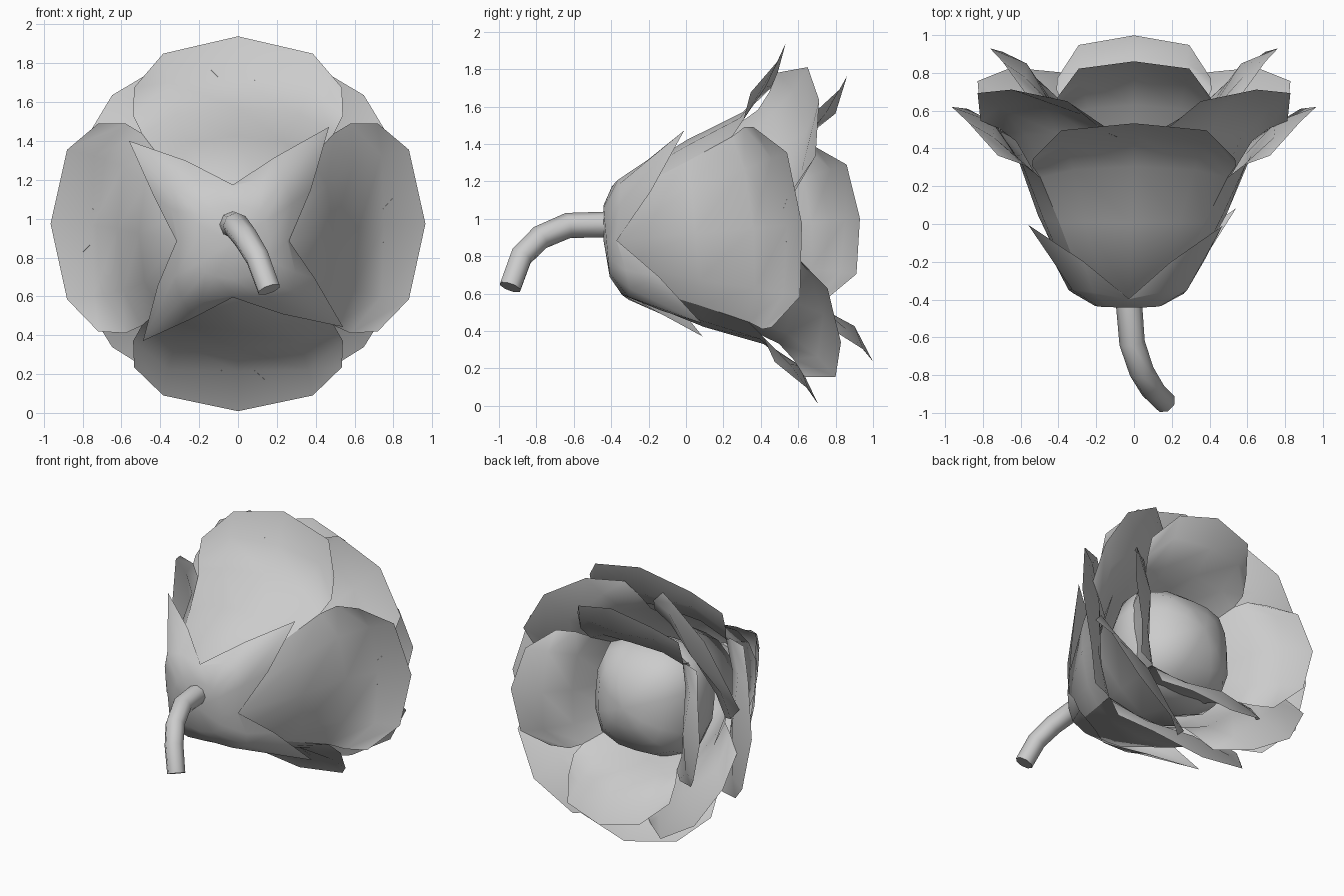
import bpy, math

if "Cube" in bpy.data.objects:
    bpy.data.objects.remove(bpy.data.objects["Cube"])

TILT = 0.09


def place(r, w, y, ang):
    """Flower-local (radius, sideways, along-axis) turned about the y axis, then tilted."""
    x = r * math.cos(ang) - w * math.sin(ang)
    z = r * math.sin(ang) + w * math.cos(ang)
    return (x + 0.04 * min(0, y - 0.3), y - TILT * z, z + TILT * (y - 0.3) + 0.945)


def make_mesh(name, verts, faces):
    me = bpy.data.meshes.new(name)
    me.from_pydata(verts, [], faces)
    me.validate()
    for p in me.polygons:
        p.use_smooth = True
    ob = bpy.data.objects.new(name, me)
    bpy.context.collection.objects.link(ob)
    return ob


# Half petal rows from base to lip: centre, middle, edge as (radius, sideways, along)
PETAL = [
    [(0.12, 0, -0.41), (0.12, 0.06, -0.41), (0.11, 0.11, -0.41)],
    [(0.30, 0, -0.34), (0.29, 0.13, -0.34), (0.235, 0.235, -0.33)],
    [(0.50, 0, 0.05), (0.47, 0.25, 0.05), (0.385, 0.385, 0.04)],
    [(0.62, 0, 0.36), (0.59, 0.32, 0.34), (0.495, 0.495, 0.29)],
    [(0.75, 0, 0.54), (0.74, 0.36, 0.49), (0.58, 0.54, 0.36)],
    [(0.965, 0, 0.62), (0.88, 0.385, 0.575), (0.72, 0.535, 0.41)],
]


def petal(name, ang, rs, ws, dy, pinch):
    verts, faces = [], []
    for c, m, e in PETAL:
        for (r, w, y), s in ((e, -1), (m, -1), (c, 1), (m, 1), (e, 1)):
            # pinch pulls the lower part of the inner rings towards the bud
            scale = rs - pinch * max(0, 0.88 - math.hypot(r, w))
            verts.append(place(r * scale, w * s * ws, y + dy, ang))
    for i in range(len(PETAL) - 1):
        for j in range(4):
            a = i * 5 + j
            faces.append((a, a + 5, a + 6, a + 1))
    return make_mesh(name, verts, faces)


# Three rings of four petals, the middle ring turned by 45 degrees
for ring, start, rs, ws, dy, pinch in (("outer_petal", 0, 1, 1, 0, 0),
                                       ("middle_petal", 45, 0.95, 0.87, 0.15, 0.2),
                                       ("inner_petal", 0, 0.79, 0.76, 0.31, 0.25)):
    for k in range(4):
        petal(f"{ring}_{k + 1}", math.radians(start + 90 * k), rs, ws, dy, pinch)

# Rounded, slightly square bud in the middle
verts, faces = [], []
N, R = 16, 9
for i in range(1, R):
    t = math.pi * i / R
    for j in range(N):
        a = 2 * math.pi * j / N
        sq = (math.cos(a) ** 4 + math.sin(a) ** 4) ** -0.2
        verts.append(place(0.40 * sq * math.sin(t), 0, 0.36 - 0.37 * math.cos(t), a))
for i in range(R - 2):
    for j in range(N):
        k = (j + 1) % N
        faces.append((i * N + j, i * N + N + j, i * N + N + k, i * N + k))
verts += [place(0, 0, -0.01, 0), place(0, 0, 0.73, 0)]
top = (R - 2) * N
for j in range(N):
    k = (j + 1) % N
    faces += [(len(verts) - 2, j, k), (len(verts) - 1, top + k, top + j)]
make_mesh("bud", verts, faces)

# Calyx: small cup with four pointed sepals on the diagonals; three points per spoke
SIDE = [(0.20, -0.425), (0.36, -0.335), (0.465, -0.165)]
SPOKES = [
    [(0.19, -0.425), (0.28, -0.375), (0.29, -0.37)],
    SIDE,
    [(0.21, -0.425), (0.40, -0.325), (0.73, 0.04)],
    SIDE,
]
ANGLES = [0, 32, 49, 63]
verts, faces = [place(0, 0, -0.44, 0)], []
for q in range(4):
    for spoke, a in zip(SPOKES, ANGLES):
        verts += [place(r, 0, y, math.radians(a + 90 * q)) for r, y in spoke]
for j in range(16):
    a, b = 1 + 3 * j, 1 + 3 * ((j + 1) % 16)
    faces += [(0, a, b), (a, a + 1, b + 1, b), (a + 1, a + 2, b + 2, b + 1)]
make_mesh("calyx", verts, faces)

# Bent stem with eight sides
cu = bpy.data.curves.new("stem", 'CURVE')
cu.dimensions = '3D'
cu.bevel_depth = 0.07
cu.bevel_resolution = 2
cu.use_fill_caps = True
path = [(-0.03, -0.38, 0.97), (-0.01, -0.63, 0.965), (0.04, -0.78, 0.90),
        (0.10, -0.88, 0.80), (0.16, -0.94, 0.635)]
sp = cu.splines.new('POLY')
sp.points.add(len(path) - 1)
for i, (p, co) in enumerate(zip(sp.points, path)):
    p.co = (*co, 1)
    p.radius = 1 - 0.03 * i
sp.use_smooth = True
bpy.context.collection.objects.link(bpy.data.objects.new("stem", cu))
